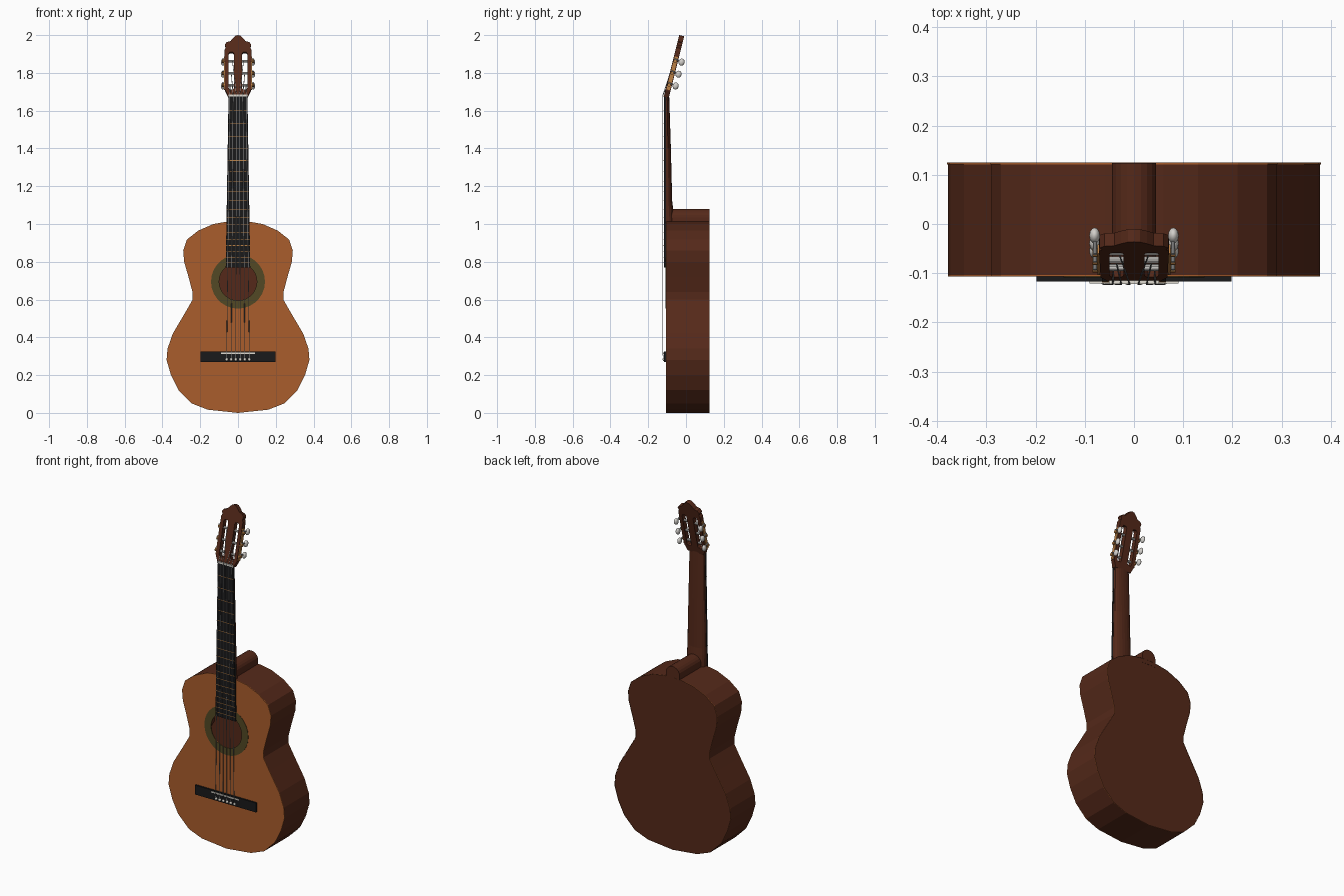
import bpy, bmesh, math
from mathutils import Matrix, Vector

if "Cube" in bpy.data.objects:
    bpy.data.objects.remove(bpy.data.objects["Cube"])

COLORS = {"spruce": (.40, .11, .025), "mahogany": (.09, .022, .01), "ebony": (.01, .01, .011),
          "rosette": (.085, .065, .018), "brass": (.5, .22, .06), "steel": (.3, .3, .3),
          "pearl": (.65, .63, .6), "bone": (.75, .72, .65)}
MATS = {}
for key, c in COLORS.items():
    MATS[key] = bpy.data.materials.new(key)
    MATS[key].diffuse_color = (*c, 1)


def finish(name, bm, mat, frame=Matrix(), smooth=False):
    bmesh.ops.recalc_face_normals(bm, faces=bm.faces)
    me = bpy.data.meshes.new(name)
    bm.to_mesh(me)
    bm.free()
    me.materials.append(MATS[mat])
    if smooth:
        for p in me.polygons:
            p.use_smooth = True
    ob = bpy.data.objects.new(name, me)
    ob.matrix_world = frame
    bpy.context.collection.objects.link(ob)
    return ob


def plate(name, loops, y0, y1, mat, frame=Matrix(), front=True, back=True):
    """Extrude (x, z) outlines from y0 to y1; extra loops become holes."""
    bm = bmesh.new()
    edges = ([], [])
    for loop in loops:
        rings = [[bm.verts.new((x, y, z)) for x, z in loop] for y in (y0, y1)]
        n = len(loop)
        for i in range(n):
            j = (i + 1) % n
            bm.faces.new((rings[0][i], rings[0][j], rings[1][j], rings[1][i]))
            for k in (0, 1):
                edges[k].append(bm.edges.get((rings[k][i], rings[k][j])))
    for k, wanted, ny in ((0, front, -1), (1, back, 1)):
        if wanted:
            bmesh.ops.triangle_fill(bm, use_beauty=True, edges=edges[k], normal=(0, ny, 0))
    return finish(name, bm, mat, frame)


def box(name, x0, x1, y0, y1, z0, z1, mat, frame=Matrix()):
    return plate(name, [[(x0, z0), (x1, z0), (x1, z1), (x0, z1)]], y0, y1, mat, frame)


def rod(name, a, b, r, mat, frame=Matrix(), sides=10):
    a, b = Vector(a), Vector(b)
    rot = (b - a).to_track_quat('Z', 'Y').to_matrix().to_4x4()
    bm = bmesh.new()
    bmesh.ops.create_cone(bm, cap_ends=True, segments=sides, radius1=r, radius2=r,
                          depth=(b - a).length, matrix=Matrix.Translation((a + b) / 2) @ rot)
    return finish(name, bm, mat, frame)


def ball(name, loc, radii, mat, frame=Matrix()):
    bm = bmesh.new()
    bmesh.ops.create_uvsphere(bm, u_segments=12, v_segments=8, radius=1,
                              matrix=Matrix.Translation(loc) @ Matrix.Diagonal((*radii, 1)))
    return finish(name, bm, mat, frame, True)


def circle(r, z, n=28):
    return [(r * math.cos(2 * math.pi * i / n), z + r * math.sin(2 * math.pi * i / n)) for i in range(n)]


def mirrored(half):
    """Close a half outline whose first and last points may lie on x = 0."""
    return half + [(-x, z) for x, z in reversed(half) if x > 1e-6]


# Body: sides and back, soundboard with open sound hole, rosette, back binding
outline = mirrored([(0, 0), (.16, .017), (.245, .05), (.315, .12), (.355, .2), (.378, .28), (.373, .34),
                    (.345, .42), (.28, .53), (.24, .60), (.241, .64), (.262, .72), (.285, .8), (.29, .86),
                    (.27, .918), (.21, .965), (.13, 1.0), (.06, 1.012), (0, 1.015)])
HOLE_Z = .695
plate("body_sides_and_back", [outline], -.104, .123, "mahogany", front=False)
plate("soundboard", [outline, circle(.1, HOLE_Z)], -.107, -.103, "spruce")
plate("rosette", [circle(.143, HOLE_Z), circle(.1, HOLE_Z)], -.109, -.106, "rosette")
trim = [(x * 1.004, .5 + (z - .5) * 1.0) for x, z in outline]
plate("back_binding", [trim], .121, .1245, "spruce", front=False, back=False)

# Fingerboard and frets (equal-tempered spacing)
NUT, SADDLE = 1.68, .31


def half_width(z):
    return .065 + (.05 - .065) * (z - .77) / (NUT - .77)


plate("fingerboard", [[(-.065, .77), (.065, .77), (.05, NUT), (-.05, NUT)]], -.117, -.106, "ebony")
for i in range(1, 19):
    z = SADDLE + (NUT - SADDLE) * 2 ** (-i / 12)
    w = half_width(z)
    box("fret", -w, w, -.1188, -.1165, z - .0015, z + .0015, "brass")

# Neck: D-shaped section lofted from heel to nut
bm = bmesh.new()
rings = []
for z, back in ((1.0, -.06), (1.08, -.068), (1.12, -.073), (1.4, -.08), (NUT, -.089)):
    w = half_width(z) - .001
    rings.append([bm.verts.new((w * math.cos(math.pi * i / 10),
                                -.108 + (back + .108) * math.sin(math.pi * i / 10) ** .7, z))
                  for i in range(11)])
for a, b in zip(rings, rings[1:]):
    for i in range(11):
        j = (i + 1) % 11
        bm.faces.new((a[i], a[j], b[j], b[i]))
bm.faces.new(rings[0])
bm.faces.new(rings[-1])
finish("neck", bm, "mahogany")

# Heel block, rounded on top and running to the back
heel = [(.045, .99)] + [(.045 * math.cos(math.pi * i / 10), 1.035 + .045 * math.sin(math.pi * i / 10))
                        for i in range(11)] + [(-.045, .99)]
plate("heel", [heel], -.1, .124, "mahogany")

# Slotted headstock, tilted back from the nut
HEAD = Matrix.Translation((0, -.116, NUT)) @ Matrix.Rotation(-math.radians(14), 4, 'X')
head = mirrored([(.052, -.005), (.058, .01), (.068, .03), (.071, .25), (.065, .263), (.07, .278),
                 (.06, .292), (.04, .297), (.026, .314), (.012, .327), (0, .33)])
slot = [(.027, .033), (.044, .033), (.05, .042), (.05, .228), (.044, .237), (.027, .237),
        (.021, .228), (.021, .042)]
plate("headstock", [head, slot, [(-x, z) for x, z in slot]], 0, .027, "mahogany", HEAD)
box("nut", -.051, .051, -.1215, -.106, NUT - .004, NUT + .006, "bone")

# Tuning machines: side plates, rollers, gears, shafts and buttons
PEGS = (.06, .124, .19)
for s in (-1, 1):
    xs = sorted((s * .069, s * .0745))
    box("tuner_plate", xs[0], xs[1], .004, .023, .035, .215, "brass", HEAD)
    for p in PEGS:
        rod("string_roller", (s * .015, .0135, p), (s * .06, .0135, p), .007, "pearl", HEAD)
        rod("tuner_gear", (s * .073, .012, p), (s * .084, .012, p), .009, "brass", HEAD)
        rod("tuner_shaft", (s * .079, .006, p + .012), (s * .079, .04, p + .006), .004, "steel", HEAD, 8)
        ball("tuner_button", (s * .08, .047, p + .004), (.011, .016, .019), "pearl", HEAD)

# Bridge with saddle and string pins
box("bridge", -.198, .198, -.117, -.106, .27, .325, "ebony")
box("saddle", -.09, .09, -.121, -.116, .312, .319, "bone")

# Strings: pin to saddle to nut to roller
for i in range(6):
    t = (i - 2.5) / 2.5
    side = 1 if t > 0 else -1
    peg = PEGS[i if i < 3 else 5 - i]
    ball("bridge_pin", (t * .06, -.118, .283), (.008, .006, .008), "bone")
    end = HEAD @ Vector((side * (.026 + .016 * abs(t)), .007, peg))
    path = [(t * .06, -.12, .283), (t * .06, -.1225, .316), (t * .043, -.1225, NUT + .003), tuple(end)]
    cu = bpy.data.curves.new("string", 'CURVE')
    cu.dimensions = '3D'
    cu.bevel_depth = .0017
    cu.bevel_resolution = 1
    sp = cu.splines.new('POLY')
    sp.points.add(len(path) - 1)
    for pt, co in zip(sp.points, path):
        pt.co = (*co, 1)
    cu.materials.append(MATS["steel"])
    bpy.context.collection.objects.link(bpy.data.objects.new("string", cu))

for m in bpy.data.materials:
    if m.users and not m.is_grease_pencil:
        m.use_nodes = True
        m.node_tree.nodes["Principled BSDF"].inputs["Base Color"].default_value = m.diffuse_color
